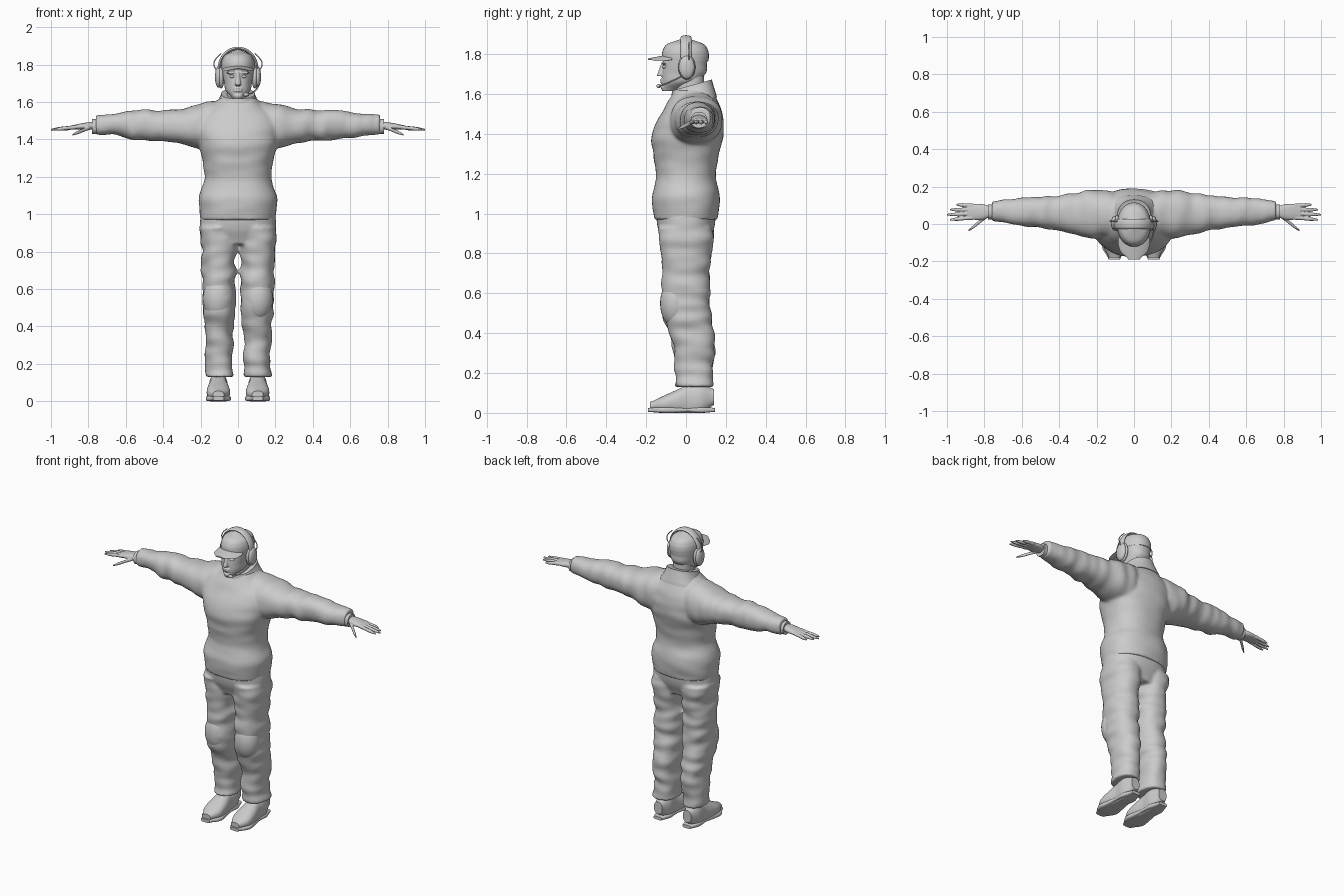
import bpy, bmesh, math
from mathutils import Vector, Matrix, noise

cube = bpy.data.objects.get("Cube")
if cube:
    bpy.data.objects.remove(cube, do_unlink=True)

grey = bpy.data.materials.new("plain grey")
grey.use_nodes = True
tone = (.6, .6, .6, 1)
grey.diffuse_color = tone
grey.node_tree.nodes["Principled BSDF"].inputs["Base Color"].default_value = tone
parts = []


def register(name, mesh):
    mesh.materials.clear()
    mesh.materials.append(grey)
    part = bpy.data.objects.new(name, mesh)
    bpy.context.collection.objects.link(part)
    parts.append(part)
    return part


def finish(name, bm):
    bmesh.ops.recalc_face_normals(bm, faces=bm.faces)
    mesh = bpy.data.meshes.new(name)
    bm.to_mesh(mesh)
    bm.free()
    return register(name, mesh)


def select(chosen):
    bpy.ops.object.select_all(action="DESELECT")
    for part in chosen:
        part.select_set(True)
    bpy.context.view_layer.objects.active = chosen[0]


def spline(before, start, end, after, t):
    """Smooth curve from start to end, guided by the neighbouring values."""
    leave, arrive = (end - before) / 2, (after - start) / 2
    ease = t * t * (3 - 2 * t)
    return (start + (end - start) * ease + leave * t * (1 - t) ** 2
            - arrive * t * t * (1 - t))


def loft(name, start, end, radii, side=1, sides=32, steps=6, power=2.3, tilt=0, crease=0):
    """Skin evenly spaced sections: two radii each, and an optional shift along the second."""
    start, end = Vector(start), Vector(end)
    run = end - start
    along = max(range(3), key=lambda i: abs(run[i]))
    across, other = [i for i in range(3) if i != along]
    rows = [(*row, 0)[:3] for row in radii]
    last = len(rows) - 1
    bm, rings = bmesh.new(), []
    for k in range(last * steps + 1):
        i = min(k // steps, last - 1)
        near = [rows[max(0, min(last, i + j))] for j in (-1, 0, 1, 2)]
        wide, deep, shift = [spline(*values, k / steps - i) for values in zip(*near)]
        centre = start.lerp(end, k / (last * steps))
        centre[other] += shift
        ring = []
        for j in range(sides):
            angle = math.tau * j / sides
            u, v = [math.copysign(abs(w) ** (2 / power), w)
                    for w in (math.cos(angle), math.sin(angle))]
            p = centre.copy()
            p[across] += u * wide
            p[other] += v * deep
            # Cloth creases run around the limb
            grain = Vector([18 if axis == along else 6 for axis in range(3)])
            fold = crease * noise.noise(p * grain + Vector((side, 0, 0)))
            p[across] += u * fold
            p[other] += v * fold
            p.z = max(0, p.z + tilt * (p.y - centre.y))
            p.x *= side
            ring.append(bm.verts.new(p))
        rings.append(ring)
    for low, high in zip(rings, rings[1:]):
        for j in range(sides):
            bm.faces.new((low[j], low[j - 1], high[j - 1], high[j]))
    bm.faces.new(rings[0])
    bm.faces.new(rings[-1])
    return finish(name, bm)


def ball(name, centre, radii):
    bm = bmesh.new()
    bmesh.ops.create_uvsphere(bm, u_segments=28, v_segments=18, radius=1,
                              matrix=Matrix.Translation(centre) @ Matrix.Diagonal((*radii, 1)))
    return finish(name, bm)


def tube(name, points, radius, flat=1):
    curve = bpy.data.curves.new(name, "CURVE")
    curve.dimensions, curve.bevel_depth, curve.use_fill_caps = "3D", radius, True
    line = curve.splines.new("NURBS")
    line.points.add(len(points) - 1)
    for point, place in zip(line.points, points):
        point.co = (*place, 1)
    line.use_endpoint_u, line.order_u = True, 3
    holder = bpy.data.objects.new(name, curve)
    mesh = bpy.data.meshes.new_from_object(holder)
    bpy.data.objects.remove(holder)
    for v in mesh.vertices:
        v.co.y *= flat
    register(name, mesh)


def fuse(name, pieces, voxel, rounds):
    """Blend closed pieces into one soft skin."""
    for piece in pieces[1:]:
        parts.remove(piece)
    select(pieces)
    bpy.ops.object.join()
    body = pieces[0]
    body.name = name
    skin = body.modifiers.new("skin", "REMESH")
    skin.mode, skin.voxel_size, skin.use_smooth_shade = "VOXEL", voxel, True
    soften = body.modifiers.new("soften", "SMOOTH")
    soften.factor, soften.iterations = .5, rounds


# Sweater: trunk and both sleeves in one skin
trunk = loft("trunk", (0, 0, .97), (0, 0, 1.62), [
    (.2, .16), (.21, .17), (.18, .15), (.19, .165), (.22, .18, .01), (.22, .15, .03), (.1, .1, .04)],
    sides=48, crease=.006)
sleeves = [loft("sleeve", (.1, .05, 1.47), (.76, .07, 1.48), [
    (.12, .14), (.13, .12), (.11, .09), (.09, .08), (.08, .08), (.07, .06), (.05, .05)],
    side, crease=.01) for side in (1, -1)]
fuse("sweater", [trunk] + sleeves, .009, 6)
loft("collar", (0, .035, 1.55), (0, .03, 1.645), [(.14, .12), (.11, .11), (.09, .1)], tilt=.28)

# Trousers: hips and two creased legs
hips = loft("hips", (0, 0, .84), (0, 0, 1), [(.15, .11), (.2, .14), (.2, .15)], sides=48)
legs = [loft("leg", (.1, .04, .13), (.105, 0, .93), [
    (.07, .09), (.075, .105, .01), (.088, .12, -.02), (.09, .12, -.01), (.1, .14)],
    side, steps=14, crease=.016) for side in (1, -1)]
fuse("trousers", [hips] + legs, .009, 4)

for side, label in ((1, "left"), (-1, "right")):
    ball(label + "_knee_pad", (side * .107, -.055, .55), (.08, .075, .12))

    # Boot with separate sole and laces
    loft(label + "_boot", (.105, -.18, .035), (.105, .14, .08), [
        (.03, .02), (.06, .04), (.06, .06), (.05, .08), (.05, .08), (.03, .04)], side)
    loft(label + "_sole", (.105, -.19, .015), (.105, .145, .015), [
        (.03, .01), (.066, .015), (.06, .015), (.05, .01), (.05, .015), (.03, .01)], side, power=4)
    for i in range(3):
        y, z = -.04 - .02 * i, .12 - .01 * i
        tube(label + "_lace", [(side * (.105 + x), y, z - abs(x) / 2)
                               for x in (-.03, -.01, .01, .03)], .004)

    # Inner cuff and hand
    loft(label + "_cuff", (.73, .065, 1.47), (.78, .065, 1.47), [(.04, .04), (.04, .04)], side)
    hand = [loft("palm", (.76, .065, 1.475), (.89, .065, 1.465), [
        (.026, .022), (.04, .02), (.043, .016), (.034, .01)], side)]
    digits = [((.86, .066 + .021 * i, 1.467), (reach, .063 + .027 * i, 1.453))
              for i, reach in zip((-1.5, -.5, .5, 1.5), (.985, 1, .985, .95))]
    digits.append(((.79, .04, 1.465), (.885, -.036, 1.425)))
    for base, tip in digits:
        hand.append(loft("finger", base, tip, [(r, r) for r in (.012, .01, .01, .005)],
                         side, sides=14, power=2))
    fuse(label + "_hand", hand, .0032, 2)

    # Headset cup, cushion and yoke wire
    ball(label + "_ear_cushion", (side * .09, .004, 1.735), (.018, .043, .062))
    ball(label + "_ear_cup", (side * .104, .004, 1.735), (.019, .039, .058))
    tube(label + "_yoke_wire", [(side * (.09 + .04 * math.sin(i / 2)), .015, 1.86 - .018 * i)
                                for i in range(7)], .003)
    ball(label + "_eye", (side * .031, -.107, 1.736), (.014, .012, .009))

# Neck and face
loft("neck", (0, .02, 1.55), (0, .02, 1.7), [(.06, .07), (.06, .07)])
face = [loft("skull", (0, 0, 1.615), (0, 0, 1.84), [
    (.025, .035, -.085), (.065, .085, -.035), (.075, .11, -.01), (.083, .11, -.005),
    (.085, .11), (.07, .09)]),
    loft("nose", (0, -.128, 1.69), (0, -.115, 1.76), [(.015, .018), (.012, .013), (.008, .008)]),
    ball("chin", (0, -.11, 1.633), (.025, .017, .014))]
face += [ball("lip", (0, -.117, z), (.025, .012, .007)) for z in (1.66, 1.672)]
face += [ball("brow", (x, -.108, 1.757), (.028, .014, .008)) for x in (-.034, .034)]
fuse("head", face, .004, 2)

# Cap with a curved brim
loft("cap", (0, -.003, 1.765), (0, -.003, 1.882),
     [(.09 * k, .118 * k) for k in (.98, 1, .95, .75, .1)], power=2.1)
brim = loft("cap_brim", (0, -.07, 1.795), (0, -.19, 1.775),
            [(.085, .006), (.084, .006), (.07, .005), (.03, .004)])
for v in brim.data.vertices:
    v.co.z -= 3 * v.co.x ** 2

# Headband and microphone
arc = [math.pi * i / 16 for i in range(17)]
tube("headband", [(.1 * math.cos(a), 0, 1.78 + .107 * math.sin(a)) for a in arc], .009, flat=3)
tube("microphone_boom", [(.108, -.02, 1.69), (.1, -.1, 1.65), (.045, -.137, 1.64)], .004)
ball("microphone", (.042, -.137, 1.64), (.016, .011, .01))

for part in parts:
    select([part])
    bpy.ops.object.shade_smooth_by_angle(angle=math.radians(50))
